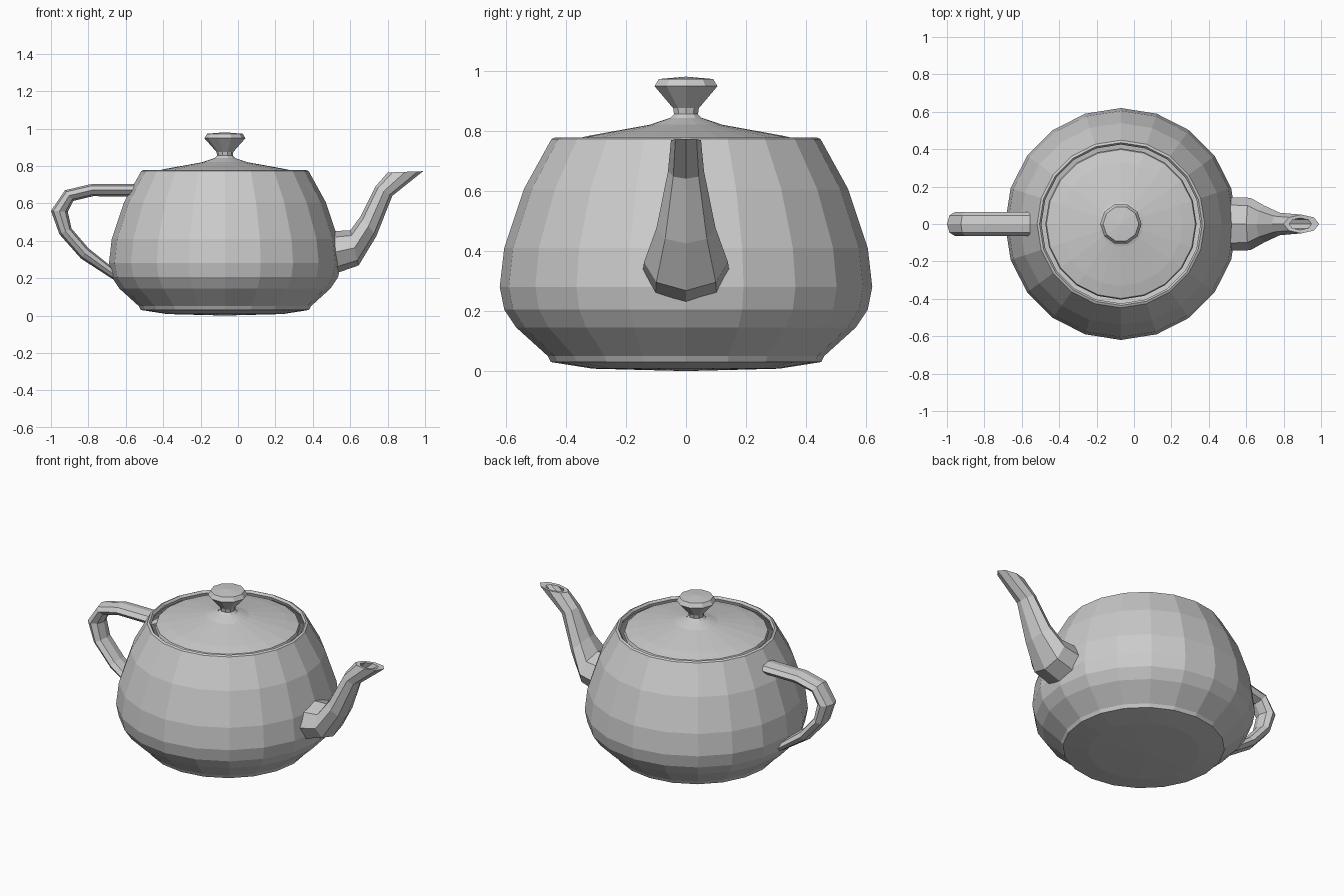
import bpy, bmesh
from math import sin, cos, tau
from mathutils import Vector

if "Cube" in bpy.data.objects:
    bpy.data.objects.remove(bpy.data.objects["Cube"])

AXIS_X = -0.07


def make_object(name, bm):
    bmesh.ops.recalc_face_normals(bm, faces=bm.faces)
    mesh = bpy.data.meshes.new(name)
    bm.to_mesh(mesh)
    bm.free()
    ob = bpy.data.objects.new(name, mesh)
    bpy.context.collection.objects.link(ob)
    return ob


def bridge(bm, rings):
    for a, b in zip(rings, rings[1:]):
        n = max(len(a), len(b))
        for i in range(n):
            j = (i + 1) % n
            quad = [a[i % len(a)], a[j % len(a)], b[j % len(b)], b[i % len(b)]]
            bm.faces.new(list(dict.fromkeys(quad)))


def lathe(name, profile, sides):
    """Turn (radius, z) points round the pot's axis."""
    bm = bmesh.new()
    rings = []
    for r, z in profile:
        count = sides if r > 0 else 1
        rings.append([bm.verts.new((AXIS_X + r * cos(tau * i / sides),
                                    r * sin(tau * i / sides), z))
                      for i in range(count)])
    bridge(bm, rings)
    return make_object(name, bm)


def tube(name, sections, sides=8):
    """Loft ellipses given as (upper x, z, lower x, z, half width)."""
    bm = bmesh.new()
    rings = []
    for ux, uz, lx, lz, w in sections:
        up, low = Vector((ux, 0, uz)), Vector((lx, 0, lz))
        mid, half = (up + low) / 2, (up - low) / 2
        rings.append([bm.verts.new(mid + half * cos(tau * i / sides)
                                   + Vector((0, w * sin(tau * i / sides), 0)))
                      for i in range(sides)])
    bridge(bm, rings)
    return make_object(name, bm)


# Body with its base and raised rim
lathe("body", [(0, 0), (0.31, 0.008), (0.45, 0.03), (0.46, 0.05),
               (0.565, 0.145), (0.605, 0.205), (0.62, 0.28),
               (0.605, 0.41), (0.54, 0.605), (0.448, 0.772),
               (0.435, 0.778), (0.425, 0.765), (0.432, 0.745)], 20)

# Lid and its knob
lathe("lid", [(0.404, 0.748), (0.398, 0.765), (0.33, 0.782), (0.12, 0.82),
              (0.055, 0.842)], 20)
lathe("lid_knob", [(0.057, 0.84), (0.042, 0.855), (0.045, 0.875),
                   (0.11, 0.948), (0.095, 0.972), (0, 0.98)], 10)

# Spout, with the mouth turned inwards at the end
tube("spout", [(0.45, 0.45, 0.45, 0.20, 0.145),
               (0.60, 0.455, 0.645, 0.268, 0.14),
               (0.655, 0.53, 0.74, 0.425, 0.098),
               (0.735, 0.69, 0.825, 0.64, 0.06),
               (0.80, 0.765, 0.99, 0.772, 0.05),
               (0.83, 0.765, 0.95, 0.768, 0.032),
               (0.765, 0.69, 0.805, 0.66, 0.035)])

# Handle
tube("handle", [(-0.555, 0.703, -0.555, 0.637, 0.065),
                (-0.79, 0.702, -0.775, 0.638, 0.065),
                (-0.925, 0.67, -0.88, 0.613, 0.065),
                (-1.0, 0.56, -0.91, 0.555, 0.065),
                (-0.955, 0.435, -0.89, 0.465, 0.065),
                (-0.84, 0.305, -0.80, 0.36, 0.065),
                (-0.655, 0.185, -0.65, 0.24, 0.065)])
